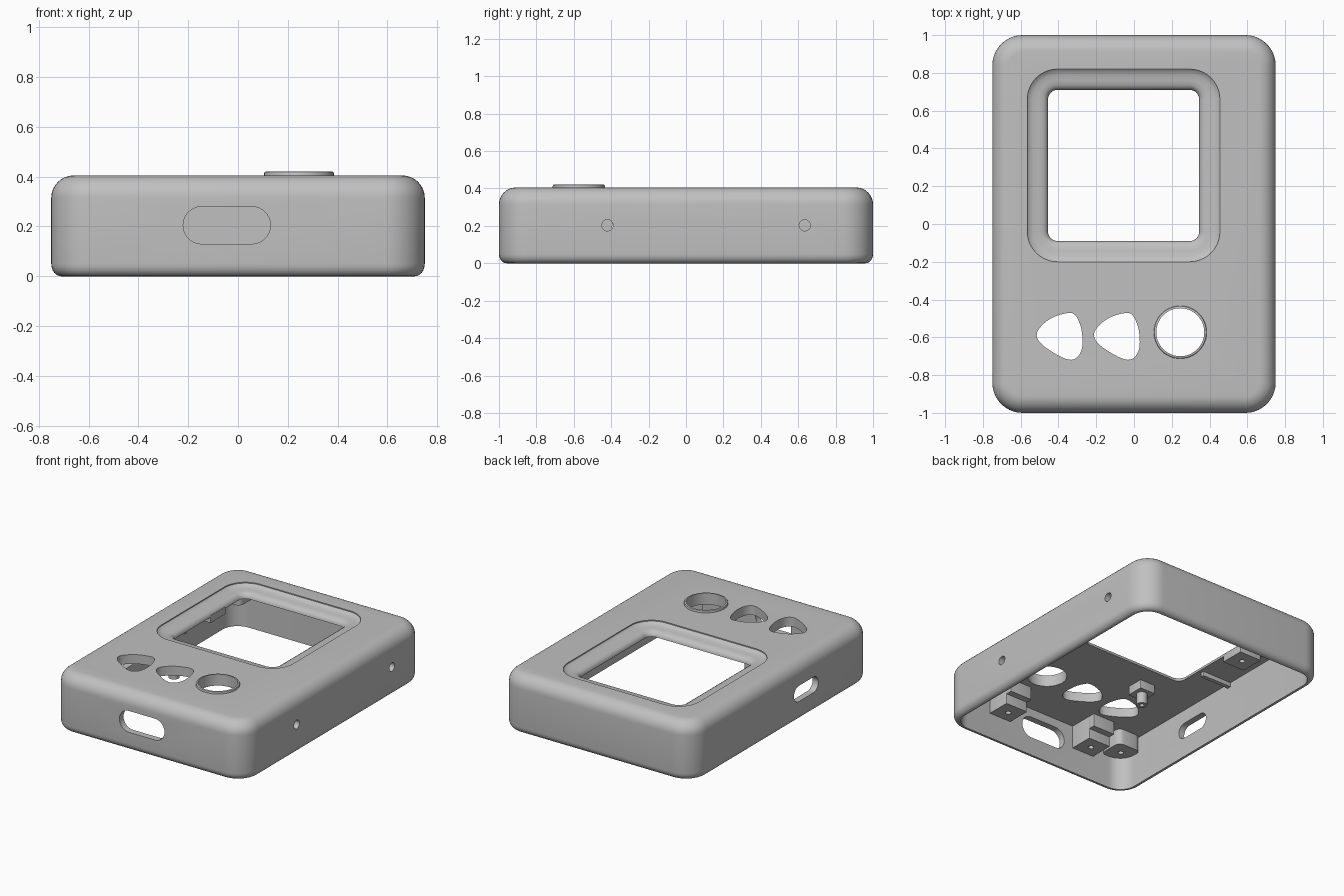
import bpy, bmesh, math

if "Cube" in bpy.data.objects:
    bpy.data.objects.remove(bpy.data.objects["Cube"])

grey = bpy.data.materials.new("plain_grey")
grey.diffuse_color = (0.53, 0.53, 0.53, 1)
grey.use_nodes = True
grey.node_tree.nodes["Principled BSDF"].inputs["Base Color"].default_value = grey.diffuse_color


def rounded_rect(hx, hy, r, cx=0, cy=0, n=10):
    pts = []
    for k, (sx, sy) in enumerate([(1, 1), (-1, 1), (-1, -1), (1, -1)]):
        for i in range(n + 1):
            a = math.pi / 2 * (k + i / n)
            pts.append((cx + sx * (hx - r) + r * math.cos(a),
                        cy + sy * (hy - r) + r * math.sin(a)))
    return pts


def circle(cx, cy, r, n=48):
    return [(cx + r * math.cos(2 * math.pi * i / n),
             cy + r * math.sin(2 * math.pi * i / n)) for i in range(n)]


def smooth_loop(pts, sub=5):
    # closed Catmull-Rom curve
    out, n = [], len(pts)
    for i in range(n):
        p = [pts[(i + k - 1) % n] for k in range(4)]
        for j in range(sub):
            t = j / sub
            out.append(tuple(0.5 * (2 * b + (c - a) * t + (2 * a - 5 * b + 4 * c - d) * t * t
                                    + (3 * b - a - 3 * c + d) * t ** 3)
                             for a, b, c, d in zip(*p)))
    return out


def loft(name, rings, axis="z"):
    # rings: list of (outline, height), stacked along the axis and capped
    place = {"z": lambda a, b, h: (a, b, h),
             "y": lambda a, b, h: (a, h, b),
             "x": lambda a, b, h: (h, a, b)}[axis]
    bm = bmesh.new()
    rows = [[bm.verts.new(place(a, b, h)) for a, b in outline] for outline, h in rings]
    for lo, hi in zip(rows, rows[1:]):
        for i in range(len(lo)):
            j = (i + 1) % len(lo)
            bm.faces.new((lo[i], lo[j], hi[j], hi[i]))
    bm.faces.new(rows[0][::-1])
    bm.faces.new(rows[-1])
    bmesh.ops.recalc_face_normals(bm, faces=bm.faces)
    me = bpy.data.meshes.new(name)
    bm.to_mesh(me)
    bm.free()
    me.materials.append(grey)
    ob = bpy.data.objects.new(name, me)
    bpy.context.collection.objects.link(ob)
    return ob


def prism(name, outline, lo, hi, axis="z"):
    return loft(name, [(outline, lo), (outline, hi)], axis)


def activate(ob):
    bpy.ops.object.select_all(action="DESELECT")
    ob.select_set(True)
    bpy.context.view_layer.objects.active = ob


def combine(ob, other, op="DIFFERENCE"):
    activate(ob)
    mod = ob.modifiers.new("bool", "BOOLEAN")
    mod.operation, mod.object, mod.solver = op, other, "EXACT"
    bpy.ops.object.modifier_apply(modifier=mod.name)
    bpy.data.objects.remove(other)


def smooth(ob):
    activate(ob)
    bpy.ops.object.shade_smooth_by_angle(angle=math.radians(30))


CEIL = 0.34

# outer body with rounded top and bottom edges
rings = []
for i in range(7):
    t = math.pi / 2 * (1 - i / 6)
    d = 0.04 * (1 - math.cos(t))
    rings.append((rounded_rect(0.75 - d, 1 - d, 0.16 - d), 0.05 * (1 - math.sin(t))))
for i in range(9):
    t = math.pi / 2 * i / 8
    d = 0.09 * (1 - math.cos(t))
    rings.append((rounded_rect(0.75 - d, 1 - d, 0.16 - d), 0.315 + 0.09 * math.sin(t)))
case = loft("case", rings)

# hollow inside, open underneath
combine(case, prism("cavity", rounded_rect(0.705, 0.955, 0.115), -0.1, CEIL))

# raised rim of the round button
combine(case, loft("rim", [(circle(0.245, -0.573, r), z) for r, z in
                           [(0.14, 0.36), (0.14, 0.413), (0.138, 0.418), (0.134, 0.42)]]), "UNION")
combine(case, prism("round_hole", circle(0.245, -0.573, 0.127), 0.2, 0.6))

# screen window with a sunken bezel
profile = [(0, 0.5), (0, 0.398), (0.012, 0.388), (0.03, 0.381), (0.06, 0.378),
           (0.085, 0.374), (0.1, 0.365), (0.108, 0.352), (0.11, 0.34), (0.11, 0.2)]
combine(case, loft("window", [(rounded_rect(0.51 - d, 0.51 - d, 0.16 - d, -0.055, 0.31), z)
                              for d, z in profile]))

# two rounded triangular button holes
tri = [(-0.515, -0.59), (-0.495, -0.545), (-0.44, -0.5), (-0.37, -0.475), (-0.32, -0.475),
       (-0.29, -0.52), (-0.275, -0.58), (-0.275, -0.655), (-0.3, -0.705), (-0.345, -0.718),
       (-0.42, -0.685), (-0.49, -0.635)]
for dx in (0, 0.303):
    combine(case, prism("button_hole", smooth_loop([(x + dx, y) for x, y in tri]), 0.2, 0.6))

# slots in the front and left walls, pin holes in the right wall
combine(case, prism("front_slot", rounded_rect(0.175, 0.0749, 0.0748, -0.045, 0.205), -1.2, -0.9, "y"))
combine(case, prism("left_slot", rounded_rect(0.135, 0.0549, 0.0548, -0.26, 0.19), -0.9, -0.65, "x"))
for y in (-0.42, 0.635):
    combine(case, prism("pin_hole", circle(y, 0.203, 0.03, 24), 0.65, 0.9, "x"))
smooth(case)


def boss(name, x, y, hx, hy, z, r=0.005, hole=0.018):
    # block hanging from the ceiling with a screw hole below
    ob = prism(name, rounded_rect(hx, hy, r, x, y, 4), z, CEIL + 0.01)
    if hole:
        combine(ob, prism("screw_hole", circle(x, y, hole, 20), z - 0.1, z + 0.09))
    smooth(ob)


# corner bosses
for sx in (-1, 1):
    for sy in (-1, 1):
        boss("corner_boss", sx * 0.62, sy * 0.87, 0.09, 0.09, 0.23, 0.04)

# bosses and steps beside the front slot
for s in (-1, 1):
    boss("slot_boss", -0.03 + s * 0.345, -0.875, 0.085, 0.085, 0.18)
    boss("slot_step", -0.03 + s * 0.345, -0.77, 0.085, 0.025, 0.25, hole=0)

# board supports under the ceiling
boss("side_pad", -0.54, 0.43, 0.085, 0.085, 0.3)
boss("standoff_base", -0.30, -0.28, 0.06, 0.06, 0.28, hole=0)
post = prism("standoff", circle(-0.30, -0.28, 0.035, 24), 0.2, 0.3)
combine(post, prism("screw_hole", circle(-0.30, -0.28, 0.015, 20), 0.1, 0.27))
smooth(post)
boss("side_rib", -0.595, 0.105, 0.115, 0.014, 0.31, hole=0)
